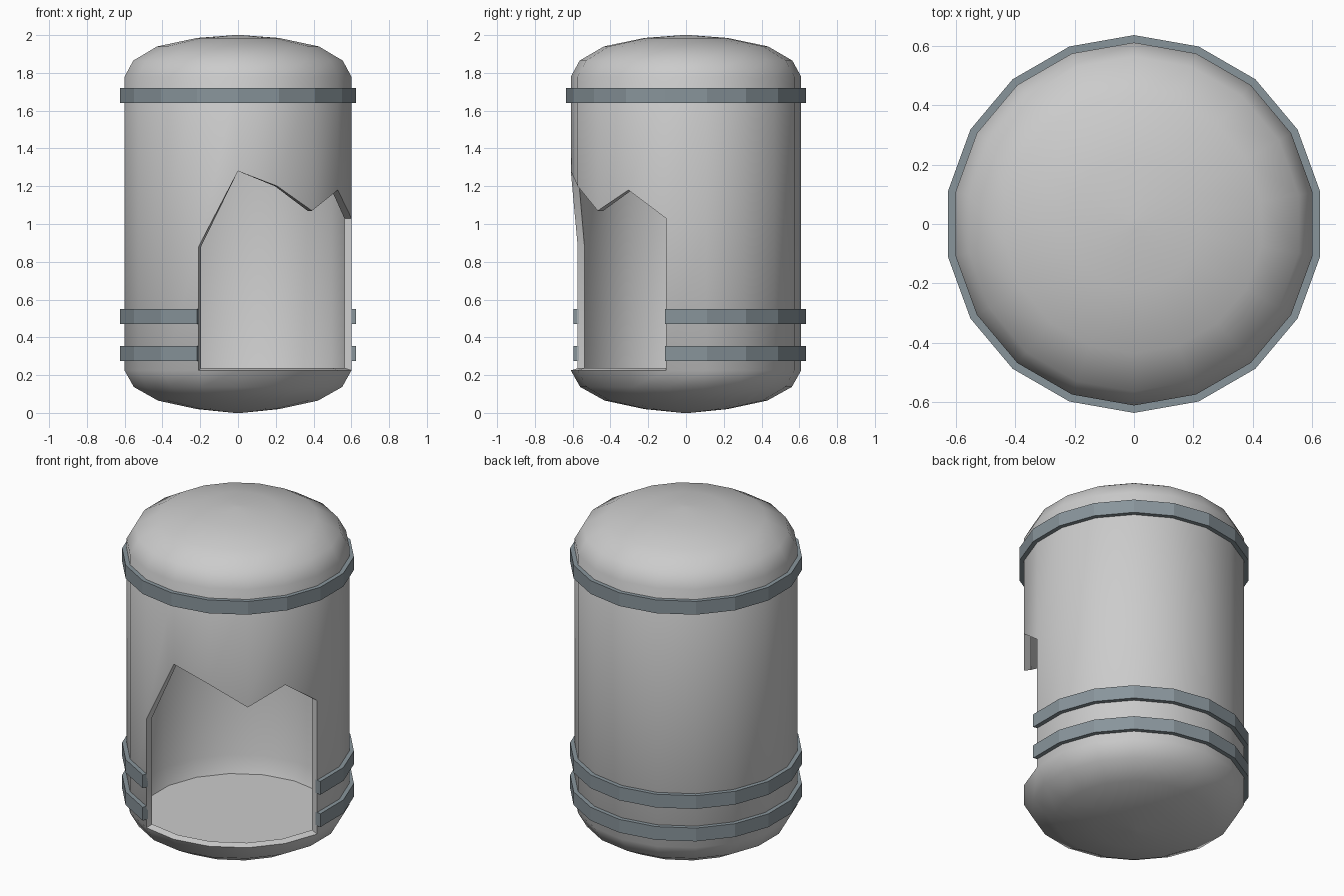
import bpy, bmesh
from math import cos, sin, radians

if "Cube" in bpy.data.objects:
    bpy.data.objects.remove(bpy.data.objects["Cube"])

SIDES = 18
STEP = 360 / SIDES
START = -110                                  # left edge of the torn opening
TEAR = [0.88, 1.28, 1.20, 1.07, 1.18, 1.03]   # jagged top of the opening, per column
PANELS = len(TEAR) - 1                        # number of missing wall panels


def polar(r, z, k):
    a = radians(START + STEP * k)
    return (r * cos(a), r * sin(a), z)


def finish(name, bm, limit, mat=None):
    bmesh.ops.remove_doubles(bm, verts=bm.verts, dist=1e-5)
    bmesh.ops.recalc_face_normals(bm, faces=bm.faces)
    for f in bm.faces:
        f.smooth = True
    for e in bm.edges:
        e.smooth = len(e.link_faces) == 2 and e.calc_face_angle(0) < radians(limit)
    me = bpy.data.meshes.new(name)
    bm.to_mesh(me)
    bm.free()
    ob = bpy.data.objects.new(name, me)
    bpy.context.collection.objects.link(ob)
    if mat:
        me.materials.append(mat)
    return ob


def shell(bm, low, high, r):
    """Revolved skin; returns the vertex columns and the row below the opening."""
    cols = []
    for k in range(SIDES):
        mid = TEAR[k] if k <= PANELS else 1.0
        pts = low + [(r, mid)] + high
        cols.append([bm.verts.new(polar(pr, pz, k)) for pr, pz in pts])
    row = len(low) - 1
    for k in range(SIDES):
        a, b = cols[k], cols[(k + 1) % SIDES]
        for j in range(len(a) - 1):
            if not (j == row and k < PANELS):
                bm.faces.new((a[j], b[j], b[j + 1], a[j + 1]))
    bm.faces.new([c[0] for c in cols])
    bm.faces.new([c[-1] for c in cols])
    return cols, row


# Tank: domed outer skin, thin inner skin with flat floor, torn opening
bm = bmesh.new()
outer, ro = shell(bm,
                  [(0.02, 0.0), (0.22, 0.02), (0.43, 0.065), (0.56, 0.137), (0.61, 0.225)],
                  [(0.61, 1.78), (0.563, 1.865), (0.435, 1.94), (0.22, 1.985), (0.02, 2.0)],
                  0.61)
inner, ri = shell(bm, [(0.535, 0.14), (0.572, 0.237)],
                  [(0.572, 1.77), (0.535, 1.86)], 0.572)

# Rim joining both skins around the opening
for k in range(PANELS):
    for d in (0, 1):
        bm.faces.new((outer[k][ro + d], outer[k + 1][ro + d],
                      inner[k + 1][ri + d], inner[k][ri + d]))
for k in (0, PANELS):
    bm.faces.new((outer[k][ro], outer[k][ro + 1], inner[k][ri + 1], inner[k][ri]))
finish("tank_body", bm, 40)

# Dark steel for the bands
steel = bpy.data.materials.new("band_steel")
steel.diffuse_color = (0.25, 0.30, 0.33, 1)
steel.use_nodes = True
steel.node_tree.nodes["Principled BSDF"].inputs["Base Color"].default_value = steel.diffuse_color


def band(name, z0, z1, first):
    bm = bmesh.new()
    section = [(0.60, z0), (0.635, z0), (0.635, z1), (0.60, z1)]
    rings = [[bm.verts.new(polar(r, z, k)) for r, z in section]
             for k in range(first, SIDES + 1)]
    for a, b in zip(rings, rings[1:]):
        for j in range(4):
            n = (j + 1) % 4
            bm.faces.new((a[j], b[j], b[n], a[n]))
    if first:                                  # cap the cut ends
        bm.faces.new(rings[0])
        bm.faces.new(rings[-1])
    finish(name, bm, 15, steel)


# Upper band is whole, the lower two stop at the opening
band("upper_band", 1.64, 1.72, 0)
band("middle_band", 0.47, 0.55, PANELS)
band("lower_band", 0.275, 0.355, PANELS)
